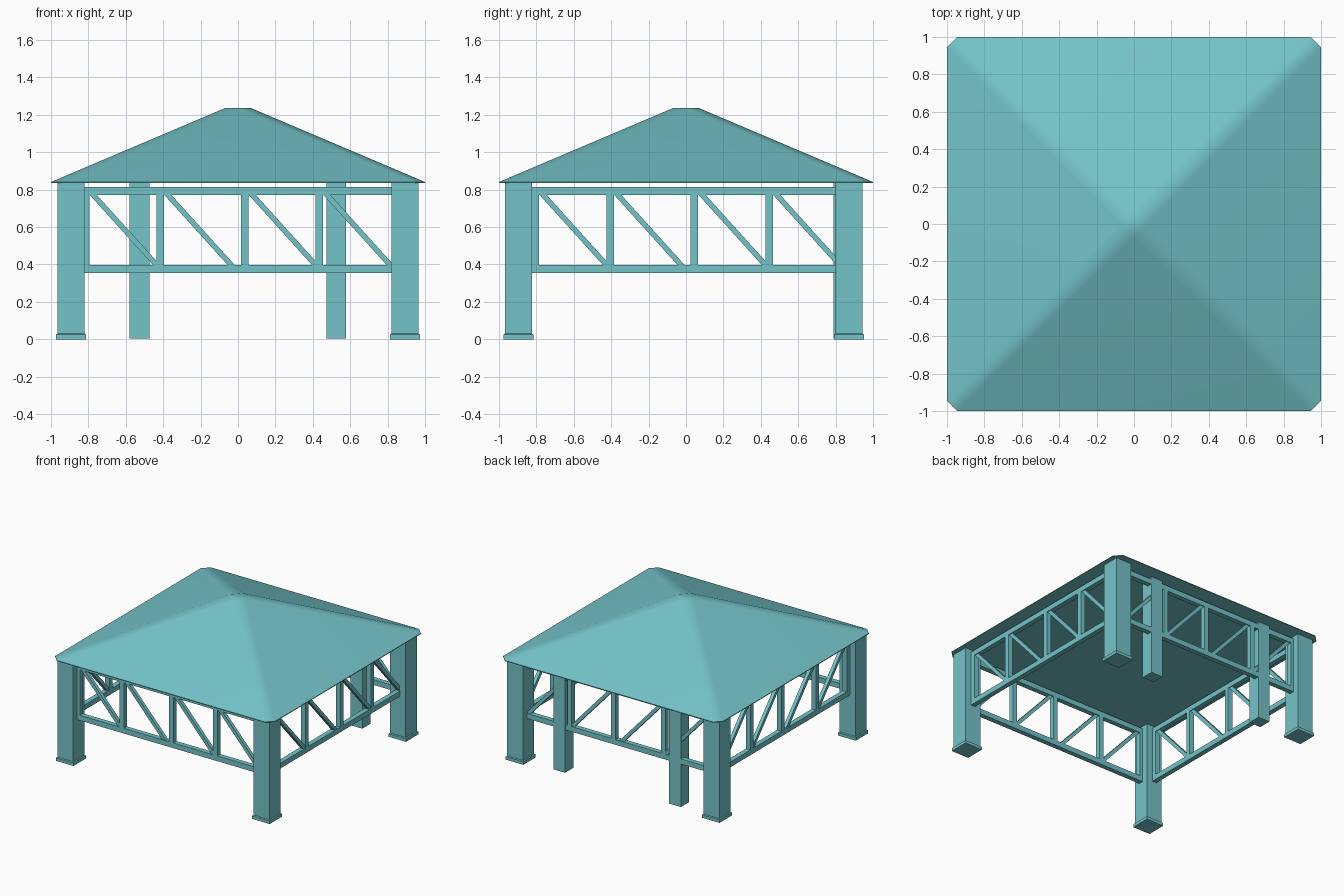
import bpy, bmesh
from math import radians

if "Cube" in bpy.data.objects:
    bpy.data.objects.remove(bpy.data.objects["Cube"], do_unlink=True)

teal = bpy.data.materials.new("teal")
teal.use_nodes = True
colour = (0.175, 0.552, 0.584, 1)
teal.diffuse_color = colour
teal.node_tree.nodes["Principled BSDF"].inputs["Base Color"].default_value = colour


def finish(bm, name):
    bmesh.ops.recalc_face_normals(bm, faces=bm.faces)
    mesh = bpy.data.meshes.new(name)
    bm.to_mesh(mesh)
    bm.free()
    mesh.materials.append(teal)
    obj = bpy.data.objects.new(name, mesh)
    bpy.context.collection.objects.link(obj)
    return obj


def loft(bm, rings):
    """Bridge equal-length rings of points and cap both ends."""
    rows = [[bm.verts.new(p) for p in ring] for ring in rings]
    n = len(rows[0])
    for a, b in zip(rows, rows[1:]):
        for i in range(n):
            j = (i + 1) % n
            bm.faces.new((a[i], a[j], b[j], b[i]))
    bm.faces.new(rows[0][::-1])
    bm.faces.new(rows[-1])


def square(x, y, half, z):
    return [(x + sx * half, y + sy * half, z)
            for sx, sy in ((-1, -1), (1, -1), (1, 1), (-1, 1))]


# Roof: pyramid with bevelled hips and a small diamond top
EAVE, TOP = 0.835, 1.236
bm = bmesh.new()


def eave_ring(z):
    c = 0.945
    pts = [(-c, -1), (c, -1), (1, -c), (1, c), (c, 1), (-c, 1), (-1, c), (-1, -c)]
    return [bm.verts.new((x, y, z)) for x, y in pts]


low, high = eave_ring(EAVE), eave_ring(EAVE + 0.006)
peak = [bm.verts.new((x, y, TOP))
        for x, y in ((0, -0.07), (0.07, 0), (0, 0.07), (-0.07, 0))]
bm.faces.new(low)
bm.faces.new(peak)
for i in range(8):
    j = (i + 1) % 8
    bm.faces.new((low[i], low[j], high[j], high[i]))
for k in range(4):
    a, b, c = high[2 * k], high[2 * k + 1], high[(2 * k + 2) % 8]
    bm.faces.new((a, b, peak[k]))
    bm.faces.new((b, c, peak[(k + 1) % 4], peak[k]))
roof = finish(bm, "roof")
bpy.ops.object.select_all(action="DESELECT")
roof.select_set(True)
bpy.context.view_layer.objects.active = roof
bpy.ops.object.shade_smooth_by_angle(angle=radians(28))
weighted = roof.modifiers.new("even_shading", "WEIGHTED_NORMAL")
weighted.keep_sharp = True

# Corner posts with flared feet
FRONT, BACK, SIDE = -0.896, 0.872, 0.892
for side, x in (("left", SIDE), ("right", -SIDE)):
    for end, y in (("front", FRONT), ("back", BACK)):
        bm = bmesh.new()
        loft(bm, [square(x, y, 0.072, 0), square(x, y, 0.072, EAVE)])
        finish(bm, f"{end}_{side}_post")
        bm = bmesh.new()
        loft(bm, [square(x, y, 0.08, 0), square(x, y, 0.08, 0.025),
                  square(x, y, 0.073, 0.03)])
        finish(bm, f"{end}_{side}_foot")

# Slim posts flanking the back entrance
for side, x in (("left", 0.525), ("right", -0.527)):
    bm = bmesh.new()
    loft(bm, [square(x, 0.842, 0.053, 0.004), square(x, 0.842, 0.053, EAVE)])
    finish(bm, f"slim_{side}_post")

# Trusses: two rails, four uprights, four diagonals
RAIL_LOW, RAIL_HIGH = (0.355, 0.398), (0.772, 0.815)
UPRIGHTS = (-0.815, -0.416, 0.035, 0.434)


def truss(name, along_x, offset, shift):
    bm = bmesh.new()

    def bar(u0, u1, z0, z1, lean=0.0, half=0.02):
        rings = []
        for w in (offset - half, offset + half):
            ring = [(u0 + lean, z0), (u1 + lean, z0), (u1, z1), (u0, z1)]
            rings.append([(u, w, z) if along_x else (w, u, z) for u, z in ring])
        loft(bm, rings)

    for z0, z1 in (RAIL_LOW, RAIL_HIGH):
        bar(-0.84, 0.83, z0, z1)
    z0, z1 = RAIL_LOW[1], RAIL_HIGH[0]
    for u in UPRIGHTS:
        u += shift
        bar(u - 0.02, u + 0.02, z0, z1)
        bar(u + 0.022, u + 0.06, z0, z1, lean=0.338, half=0.014)
    finish(bm, name)


truss("front_truss", True, FRONT, 0)
truss("back_truss", True, BACK, 0)
truss("left_truss", False, SIDE, 0.01)
truss("right_truss", False, -SIDE, 0.01)
